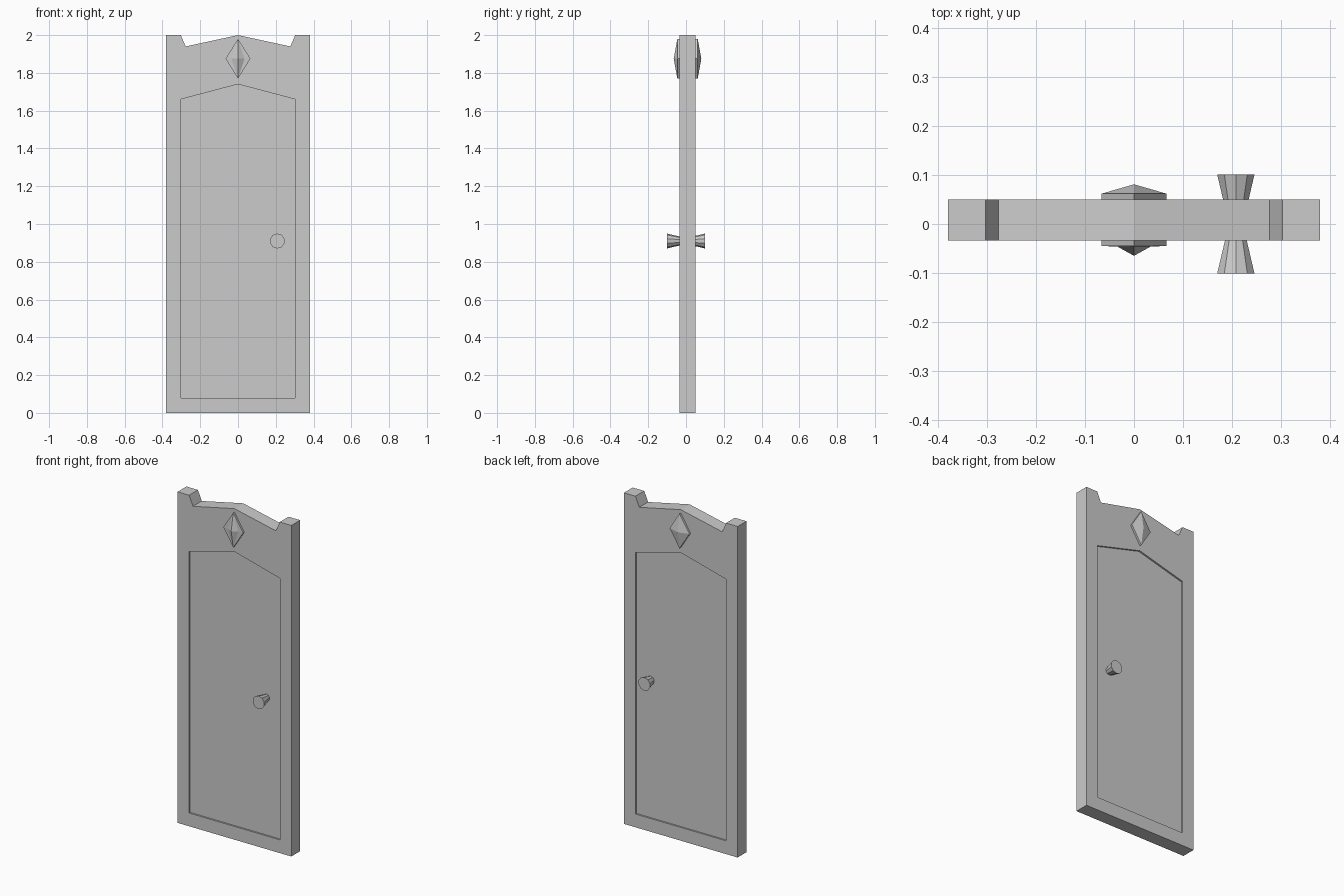
import bpy, bmesh, math
from mathutils import Matrix

if "Cube" in bpy.data.objects:
    bpy.data.objects.remove(bpy.data.objects["Cube"])


def finish(name, bm):
    bmesh.ops.recalc_face_normals(bm, faces=bm.faces)
    mesh = bpy.data.meshes.new(name)
    bm.to_mesh(mesh)
    bm.free()
    obj = bpy.data.objects.new(name, mesh)
    bpy.context.collection.objects.link(obj)
    return obj


def loft(name, rings, tip=None):
    """Join matching rings of points, closing the last with a cap or a tip."""
    bm = bmesh.new()
    loops = [[bm.verts.new(p) for p in r] for r in rings]
    n = len(loops[0])
    for a, b in zip(loops, loops[1:]):
        for i in range(n):
            bm.faces.new((a[i], a[(i + 1) % n], b[(i + 1) % n], b[i]))
    bm.faces.new(loops[0])
    if tip:
        t = bm.verts.new(tip)
        for i in range(n):
            bm.faces.new((loops[-1][i], loops[-1][(i + 1) % n], t))
    else:
        bm.faces.new(loops[-1])
    return finish(name, bm)


def prism(name, profile, y0, y1):
    return loft(name, [[(x, y, z) for x, z in profile] for y in (y0, y1)])


FRONT, BACK, RECESS = -0.034, 0.05, 0.01

# Door slab with notched, peaked top
half = [(0.38, 0), (0.38, 2), (0.303, 2), (0.277, 1.94)]
door = prism("door_slab", half + [(0, 2)] + [(-x, z) for x, z in reversed(half)], FRONT, BACK)

# Recessed panels cut into both faces
panel = [(-0.303, 0.08), (0.303, 0.08), (0.303, 1.66), (0, 1.74), (-0.303, 1.66)]
for name, y0, y1 in (("front_recess", FRONT - 0.02, FRONT + RECESS),
                     ("back_recess", BACK - RECESS, BACK + 0.02)):
    cutter = prism(name, panel, y0, y1)
    cutter.hide_render = True
    cutter.hide_viewport = True
    cut = door.modifiers.new(name, 'BOOLEAN')
    cut.operation = 'DIFFERENCE'
    cut.solver = 'EXACT'
    cut.object = cutter


def diamond(y, w, h):
    return [(w, y, 1.875), (0, y, 1.875 + h), (-w, y, 1.875), (0, y, 1.875 - h)]


# Faceted diamond ornaments
loft("back_diamond", [diamond(0.03, 0.066, 0.105), diamond(0.062, 0.066, 0.105)], (0, 0.081, 1.875))
loft("front_diamond", [diamond(-0.02, 0.066, 0.105), diamond(-0.045, 0.066, 0.105),
                       diamond(-0.046, 0.034, 0.104)], (0, -0.065, 1.875))

# Flared ten-sided knobs
for name, s in (("front_knob", -1), ("back_knob", 1)):
    bm = bmesh.new()
    bmesh.ops.create_cone(bm, cap_ends=True, segments=10, radius1=0.019, radius2=0.04, depth=0.085)
    bmesh.ops.transform(bm, verts=bm.verts, matrix=Matrix.Translation((0.208, s * 0.0585, 0.91))
                        @ Matrix.Rotation(-s * math.pi / 2, 4, 'X'))
    finish(name, bm)
